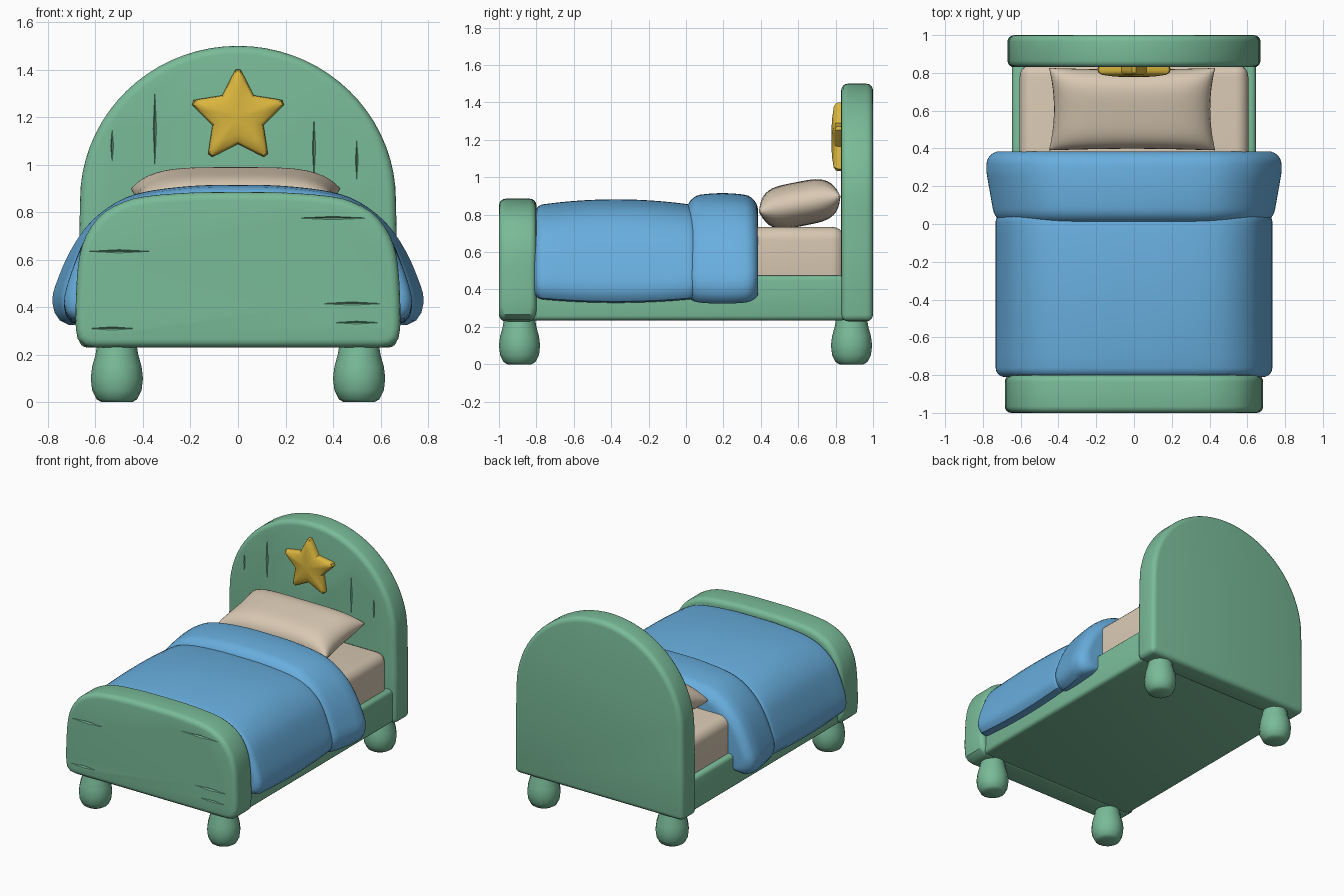
import bpy, bmesh, math
from mathutils import Vector, Matrix

if "Cube" in bpy.data.objects:
    bpy.data.objects.remove(bpy.data.objects["Cube"])


def material(name, rgb):
    lin = [((c / 255 + 0.055) / 1.055) ** 2.4 for c in rgb]
    m = bpy.data.materials.new(name)
    m.diffuse_color = (*lin, 1)
    m.use_nodes = True
    m.node_tree.nodes["Principled BSDF"].inputs["Base Color"].default_value = m.diffuse_color
    return m


GREEN = material("painted_green", (121, 187, 152))
BLUE = material("blanket_blue", (104, 174, 222))
CREAM = material("linen_cream", (216, 200, 178))
GOLD = material("star_gold", (218, 182, 62))
PALE = material("dot_pale", (178, 202, 212))


def make(name, bm, mat):
    bmesh.ops.recalc_face_normals(bm, faces=bm.faces)
    me = bpy.data.meshes.new(name)
    bm.to_mesh(me)
    bm.free()
    if mat:
        me.materials.append(mat)
    ob = bpy.data.objects.new(name, me)
    bpy.context.collection.objects.link(ob)
    return ob


def loft(name, rings, mat):
    """Skin closed rings of equal length and cap both ends."""
    bm = bmesh.new()
    vs = [[bm.verts.new(p) for p in r] for r in rings]
    n = len(rings[0])
    for a, b in zip(vs, vs[1:]):
        for i in range(n):
            bm.faces.new((a[i], a[(i + 1) % n], b[(i + 1) % n], b[i]))
    bm.faces.new(vs[0])
    bm.faces.new(vs[-1])
    return make(name, bm, mat)


def finish(ob, bevel, segments, cutter=None):
    """Round the edges, carve optional grooves and apply it all."""
    m = ob.modifiers.new("round", 'BEVEL')
    m.width, m.segments, m.limit_method = bevel, segments, 'ANGLE'
    m.angle_limit = math.radians(40)
    if cutter:
        c = ob.modifiers.new("grooves", 'BOOLEAN')
        c.object, c.operation, c.solver = cutter, 'DIFFERENCE', 'EXACT'
    dg = bpy.context.evaluated_depsgraph_get()
    me = bpy.data.meshes.new_from_object(ob.evaluated_get(dg))
    ob.modifiers.clear()
    ob.data = me
    if cutter:
        bpy.data.objects.remove(cutter)
    return ob


def box(name, x, y0, y1, z0, z1, mat, bevel, segments=3):
    bm = bmesh.new()
    bmesh.ops.create_cube(bm, size=1, matrix=Matrix.Translation((0, (y0 + y1) / 2, (z0 + z1) / 2))
                          @ Matrix.Diagonal((2 * x, y1 - y0, z1 - z0, 1)))
    return finish(make(name, bm, mat), bevel, segments)


def grooves(y, cuts):
    """Slim diamond cutters; each cut is x, z, half width, half height."""
    bm = bmesh.new()
    for x, z, w, h in cuts:
        bmesh.ops.create_uvsphere(bm, u_segments=4, v_segments=2, radius=1,
                                  matrix=Matrix.Translation((x, y, z)) @ Matrix.Diagonal((w, 0.012, h, 1)))
    return make("groove_cutter", bm, None)


def spline(pts, sub=12):
    """Catmull-Rom curve resampled to even arc length."""
    pts = [Vector(p) for p in pts]
    p = [2 * pts[0] - pts[1]] + pts + [2 * pts[-1] - pts[-2]]
    fine = []
    for a, b, c, d in zip(p, p[1:], p[2:], p[3:]):
        for k in range(sub):
            t = k / sub
            fine.append(0.5 * (2 * b + (c - a) * t + (2 * a - 5 * b + 4 * c - d) * t * t
                               + (3 * b - a - 3 * c + d) * t ** 3))
    fine.append(pts[-1])
    acc = [0]
    for a, b in zip(fine, fine[1:]):
        acc.append(acc[-1] + (b - a).length)

    def at(s):
        s = min(max(s, 0), acc[-1])
        i = next(k for k in range(1, len(acc)) if acc[k] >= s)
        return fine[i - 1].lerp(fine[i], (s - acc[i - 1]) / (acc[i] - acc[i - 1]))
    return at, acc[-1]


# Head and foot boards
def board(name, half, y0, y1, cutter):
    outline = half + [(-x, z) for x, z in reversed(half) if x > 0]
    ob = loft(name, [[(x, y, z) for x, z in outline] for y in (y0, y1)], GREEN)
    return finish(ob, 0.035, 4, cutter)


arch = [(0.665 * math.sin(a), 0.85 + 0.65 * math.cos(a)) for a in [i * math.pi / 36 for i in range(19)]]
board("headboard", arch + [(0.67, 0.6), (0.67, 0.23)], 0.83, 1.0,
      grooves(0.83, [(-0.35, 1.15, 0.007, 0.16), (0.32, 1.07, 0.007, 0.13),
                     (-0.53, 1.08, 0.006, 0.07), (0.5, 1.02, 0.006, 0.08)]))
foot_at, foot_len = spline([(0, 0.885), (0.2, 0.882), (0.4, 0.865), (0.5, 0.835), (0.58, 0.785), (0.64, 0.7),
                            (0.67, 0.6), (0.682, 0.45), (0.682, 0.3), (0.66, 0.245), (0.6, 0.23)])
foot = [tuple(foot_at(foot_len * i / 28)) for i in range(29)]
foot[0] = (0, 0.885)
board("footboard", foot, -1.0, -0.8,
      grooves(-1.0, [(-0.5, 0.635, 0.13, 0.007), (0.4, 0.775, 0.15, 0.007), (-0.53, 0.31, 0.1, 0.007),
                     (0.48, 0.415, 0.13, 0.007), (0.5, 0.335, 0.1, 0.006)]))

# Bed frame, mattress
box("bed_frame", 0.645, -0.84, 0.86, 0.235, 0.475, GREEN, 0.025)
box("mattress", 0.605, -0.82, 0.85, 0.38, 0.735, CREAM, 0.07, 5)

# Legs
LEG = [(0, 0.065), (0.012, 0.085), (0.05, 0.104), (0.1, 0.11), (0.15, 0.104), (0.2, 0.09), (0.26, 0.08)]
for side, sx in (("left", -1), ("right", 1)):
    for end, y in (("front", -0.89), ("back", 0.885)):
        loft(f"{end}_{side}_leg", [[(sx * 0.51 + r * math.cos(a), y + r * math.sin(a), z)
                                    for a in [k * math.tau / 16 for k in range(16)]] for z, r in LEG], GREEN)


# Draped covers: half profile swept along y with rounded ends
def drape(name, half, y0, y1, R, taper, hump):
    at, length = spline([(-x, z) for x, z in reversed(half[1:])] + half)

    def surf(s, y):
        p = at(s + length / 2)
        k = max(0, 1 - min(y - y0, y1 - y) / R)
        inset = R * (1 - math.sqrt(max(0, 1 - k * k)))
        f = (y - y0) / (y1 - y0)
        wx = (1 - taper * max(0, 1 - f / 0.7)) * (1 - inset / 0.75)
        wz = (1 - inset / 0.35) * (1 + hump * (4 * f * (1 - f) - 1))
        return Vector((p.x * wx, y, 0.55 + (p.y - 0.55) * wz))

    ends = [R * (1 - math.cos(i * math.pi / 12)) for i in range(6)]
    ys = [y0 + e for e in ends] + [y0 + R + (y1 - y0 - 2 * R) * i / 12 for i in range(13)] \
        + [y1 - e for e in reversed(ends)]
    loft(name, [[surf(length * (i / 64 - 0.5), y) for i in range(65)] for y in ys], BLUE)
    return surf, length


surf, length = drape("blanket", [(0, 0.882), (0.2, 0.878), (0.4, 0.855), (0.53, 0.805), (0.63, 0.71), (0.69, 0.58),
                                 (0.73, 0.44), (0.725, 0.365), (0.69, 0.33), (0.64, 0.335), (0.6, 0.36)],
                     -0.81, 0.06, 0.05, 0, 0.1)
drape("blanket_fold", [(0, 0.915), (0.2, 0.91), (0.4, 0.885), (0.52, 0.84), (0.63, 0.75), (0.71, 0.63),
                       (0.765, 0.5), (0.782, 0.43), (0.765, 0.36), (0.72, 0.325), (0.66, 0.335), (0.6, 0.36)],
      0.005, 0.385, 0.07, 0.06, 0.06)

# Blanket dots: thin discs wrapped onto the blanket surface
TOP = [(-0.43, -0.14), (-0.06, -0.14), (0.33, -0.13), (-0.58, -0.32), (-0.24, -0.33), (0.14, -0.32), (0.51, -0.30),
       (-0.43, -0.51), (-0.06, -0.50), (0.33, -0.50), (-0.6, -0.67), (-0.24, -0.69), (0.14, -0.69), (0.51, -0.67)]
SIDE = [(-0.74, 0.66), (-0.44, 0.685), (-0.11, 0.68), (-0.56, 0.54), (-0.25, 0.54),
        (-0.71, 0.395), (-0.42, 0.41), (-0.11, 0.395)]
steps = [length * (i / 400 - 0.5) * 0.86 for i in range(401)]
spots = [(min(steps, key=lambda s: abs(surf(s, y).x - x) + (surf(s, y).z < 0.6)), y) for x, y in TOP]
for y, z in SIDE:
    s = min((s for s in steps if s > 0), key=lambda s: abs(surf(s, y).z - z))
    spots += [(s, y), (-s, y)]
bm = bmesh.new()


def on_blanket(s, y):
    e = 0.004
    n = (surf(s, y + e) - surf(s, y - e)).cross(surf(s + e, y) - surf(s - e, y)).normalized()
    return bm.verts.new(surf(s, y) + n * 0.005)


for s, y in spots:
    mid = on_blanket(s, y)
    rings = [[on_blanket(s + r * math.cos(k * math.tau / 12), y + r * math.sin(k * math.tau / 12))
              for k in range(12)] for r in (0.022, 0.043)]
    for k in range(12):
        j = (k + 1) % 12
        bm.faces.new((mid, rings[0][k], rings[0][j]))
        bm.faces.new((rings[0][k], rings[1][k], rings[1][j], rings[0][j]))
bm.normal_update()
flip = [f for f in bm.faces if f.normal.dot(f.calc_center_median() - Vector((0, f.calc_center_median().y, 0.4))) < 0]
bmesh.ops.reverse_faces(bm, faces=flip)
me = bpy.data.meshes.new("blanket_dots")
bm.to_mesh(me)
bm.free()
me.materials.append(PALE)
bpy.context.collection.objects.link(bpy.data.objects.new("blanket_dots", me))

# Pillow: two bulged sheets with pinched corners, tilted up at the back
bm = bmesh.new()
N = 24
tilt = Matrix.Translation((-0.01, 0.608, 0.857)) @ Matrix.Rotation(math.radians(11), 4, 'X')
for sign in (1, -1):
    grid = []
    for i in range(N + 1):
        u = math.sin((i / N - 0.5) * math.pi)
        row = []
        for j in range(N + 1):
            v = math.sin((j / N - 0.5) * math.pi)
            h = 0.118 * max(0, (1 - u ** 4) * (1 - v ** 4)) ** 0.5
            p = Vector((u * 0.44 * (1 - 0.06 * (1 - v * v)), v * 0.222 * (1 - 0.05 * (1 - u * u)), sign * h))
            row.append(bm.verts.new(tilt @ p))
        grid.append(row)
    for i in range(N):
        for j in range(N):
            bm.faces.new((grid[i][j], grid[i + 1][j], grid[i + 1][j + 1], grid[i][j + 1]))
bmesh.ops.remove_doubles(bm, verts=bm.verts, dist=0.0005)
make("pillow", bm, CREAM)

# Star with blunt tips and a domed front
star = []
for k in range(5):
    a = math.pi / 2 + k * math.tau / 5
    for da, r in ((-0.13, 0.178), (-0.05, 0.2), (0.05, 0.2), (0.13, 0.178), (math.pi / 5, 0.113)):
        star.append((r * math.cos(a + da), r * math.sin(a + da)))
loft("star", [[(x * f, y, 1.2 + z * f) for x, z in star] for f, y in
              ((0.98, 0.85), (1, 0.815), (0.97, 0.8), (0.88, 0.79), (0.6, 0.782), (0.25, 0.777))], GOLD)

# Smooth shading, keeping sharp edges
for ob in bpy.data.objects:
    ob.select_set(True)
    bpy.context.view_layer.objects.active = ob
bpy.ops.object.shade_smooth_by_angle(angle=math.radians(35))
